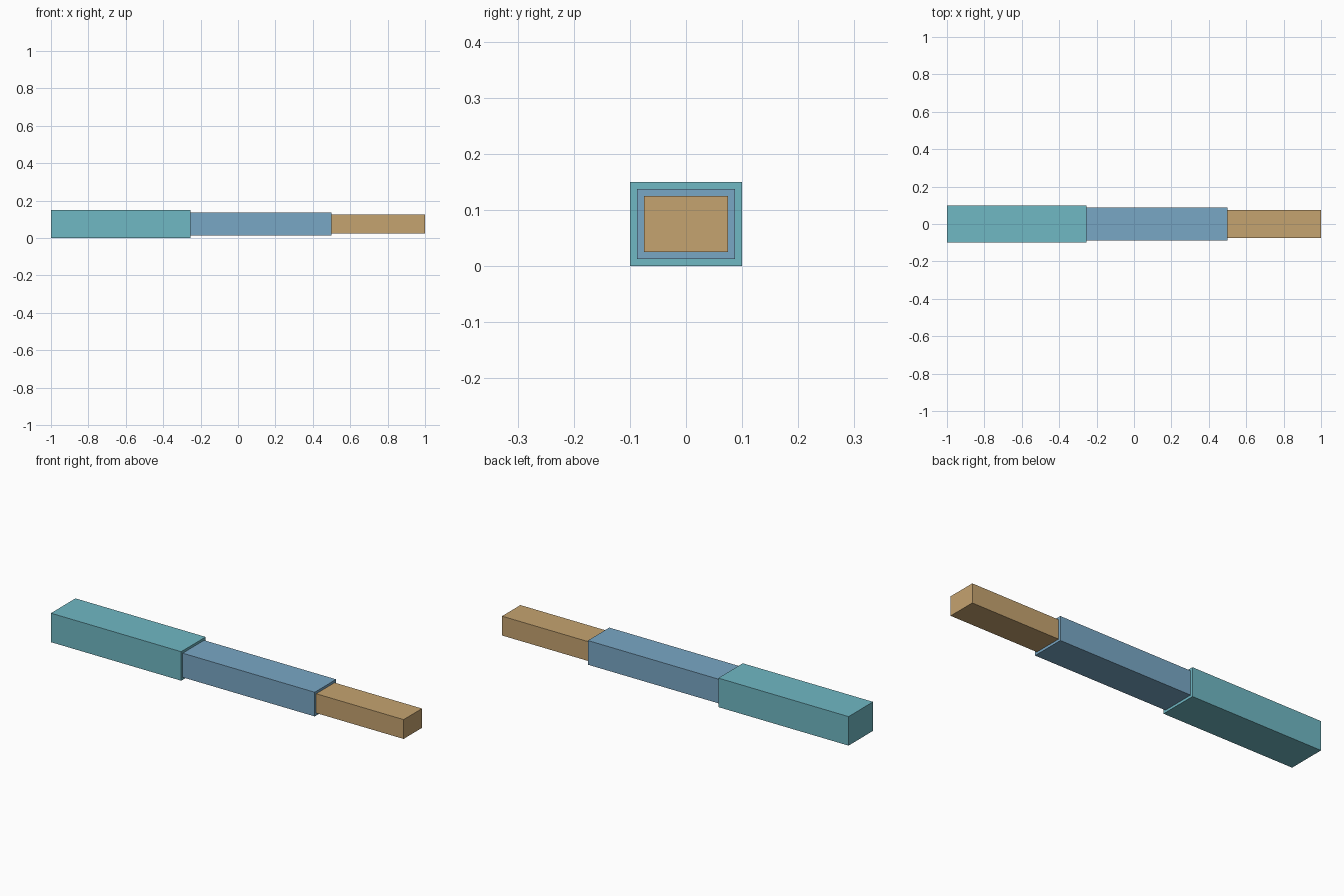
import bpy

default = bpy.data.objects.get("Cube")
if default:
    bpy.data.objects.remove(default, do_unlink=True)

AXIS_HEIGHT = 0.075


def make_material(name, rgb):
    """Flat material from 8-bit display colour, stored as linear values."""
    colour = [((c / 255 + 0.055) / 1.055) ** 2.4 for c in rgb] + [1.0]
    mat = bpy.data.materials.new(name)
    mat.use_nodes = True
    mat.diffuse_color = colour
    mat.node_tree.nodes["Principled BSDF"].inputs["Base Color"].default_value = colour
    return mat


def add_section(name, x_start, x_end, width, height, mat):
    """Box running along x, centred on the shared axis."""
    bpy.ops.mesh.primitive_cube_add(size=1, location=((x_start + x_end) / 2, 0, AXIS_HEIGHT))
    section = bpy.context.object
    section.name = name
    section.scale = (x_end - x_start, width, height)
    bpy.ops.object.transform_apply(location=False, rotation=False, scale=True)
    section.data.materials.append(mat)


# Three nested telescoping sections, from widest to narrowest
add_section("outer_section", -1.0, -0.255, 0.2, 0.15, make_material("teal", (112, 184, 196)))
add_section("middle_section", -0.255, 0.5, 0.175, 0.125, make_material("steel blue", (121, 167, 197)))
add_section("inner_section", 0.5, 1.0, 0.15, 0.1, make_material("tan", (197, 163, 112)))
